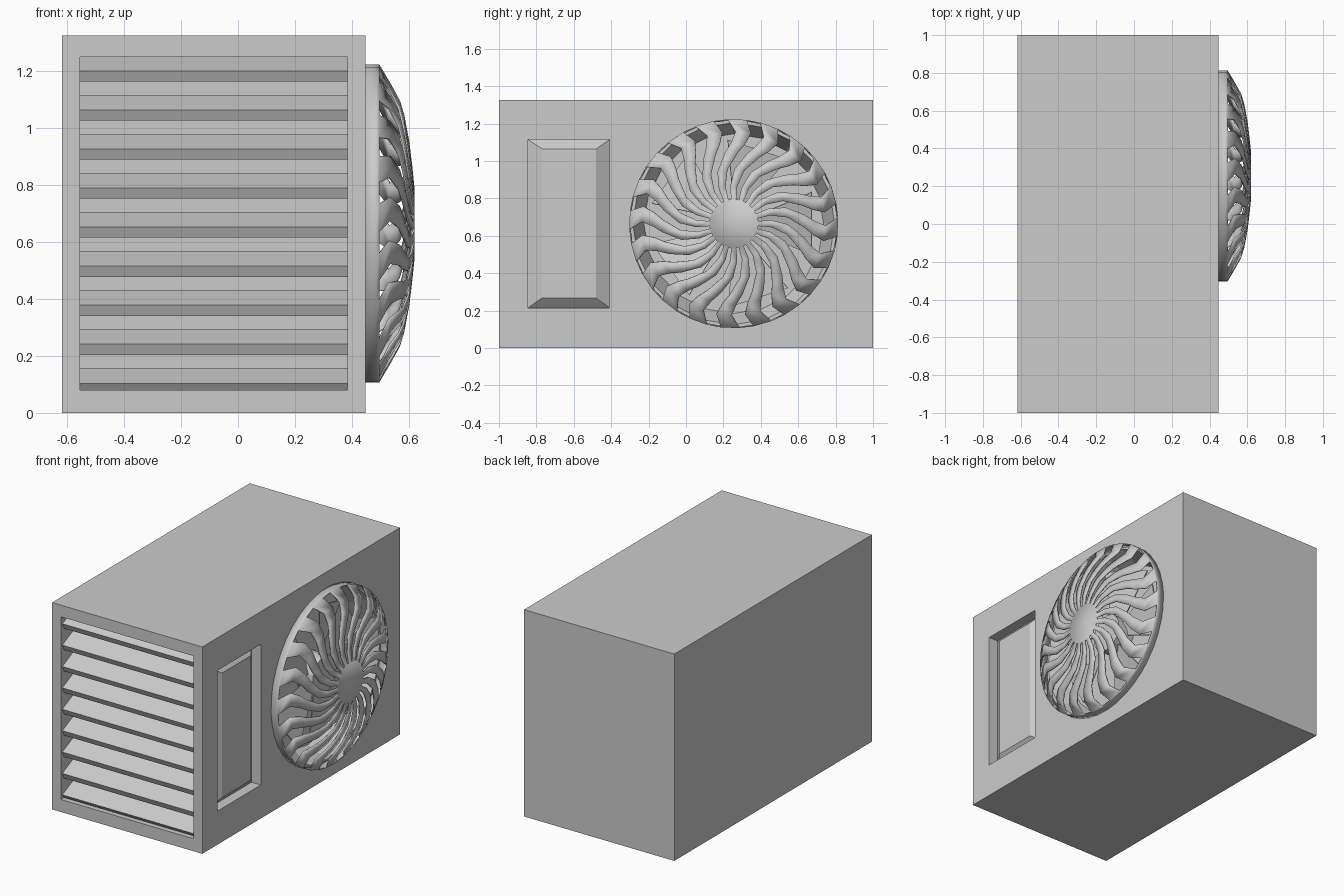
import bpy, bmesh, math
from mathutils import Matrix

if "Cube" in bpy.data.objects:
    bpy.data.objects.remove(bpy.data.objects["Cube"])

X0, X1, H = -0.617, 0.447, 1.325      # housing extents
CY, CZ = 0.255, 0.665                 # fan centre on the right side


def make(name, bm):
    bmesh.ops.recalc_face_normals(bm, faces=bm.faces)
    me = bpy.data.meshes.new(name)
    bm.to_mesh(me)
    bm.free()
    ob = bpy.data.objects.new(name, me)
    bpy.context.collection.objects.link(ob)
    return ob


def box(name, x, y, z):
    bm = bmesh.new()
    bmesh.ops.create_cube(bm, size=1)
    for v in bm.verts:
        v.co = [(a + b) / 2 + c * (b - a) for c, (a, b) in zip(v.co, (x, y, z))]
    return make(name, bm)


def fan_pt(r, deg, x):
    a = math.radians(deg)
    return (x, CY + r * math.cos(a), CZ + r * math.sin(a))


def cut(target, cutter):
    m = target.modifiers.new("cut", 'BOOLEAN')
    m.operation, m.solver, m.object = 'DIFFERENCE', 'EXACT', cutter
    bpy.context.view_layer.objects.active = target
    bpy.ops.object.modifier_apply(modifier=m.name)
    bpy.data.objects.remove(cutter)


# housing with louvre opening, side recess and fan well
housing = box("housing", (X0, X1), (-1, 1), (0, H))
cut(housing, box("cut_front", (-0.555, 0.385), (-1.1, -0.85), (0.08, 1.25)))
cut(housing, box("cut_side", (X1 - 0.065, 0.6), (-0.845, -0.408), (0.215, 1.115)))
bm = bmesh.new()
N = 20
rings = [[bm.verts.new(fan_pt(r, 360 * i / N, x)) for i in range(N)]
         for r, x in ((0.48, X1 - 0.13), (0.54, X1), (0.54, 0.6))]
for a, b in zip(rings, rings[1:]):
    for i in range(N):
        bm.faces.new((a[i], a[(i + 1) % N], b[(i + 1) % N], b[i]))
bm.faces.new(rings[0])
bm.faces.new(rings[-1])
cut(housing, make("cut_fan", bm))

# tilted louvre slats
for i in range(9):
    tilt, t, length = math.radians(25), 0.041, 0.125
    bm = bmesh.new()
    bmesh.ops.create_cube(bm, size=1)
    zt = 1.20 - i * 0.137             # top of the front lip
    for v in bm.verts:
        v.co = ((v.co.x * 0.94), (v.co.y + 0.5) * length, (v.co.z - 0.5) * t)
    bm.transform(Matrix.Translation((-0.085, -0.985, zt)) @ Matrix.Rotation(tilt, 4, 'X'))
    if i == 0 or i == 8:              # keep end slats inside the frame
        for v in bm.verts:
            v.co.z = min(1.25, max(0.08, v.co.z))
    make("louvre_slat", bm)

# raised access panel inside the side recess
bm = bmesh.new()
base, top = [[bm.verts.new((x, y, z)) for y, z in ((a, c), (b, c), (b, d), (a, d))]
             for x, a, b, c, d in ((X1 - 0.066, -0.845, -0.408, 0.215, 1.115),
                                   (X1 - 0.02, -0.77, -0.48, 0.267, 1.065))]
bm.faces.new(top)
bm.faces.new(base)
for i in range(4):
    bm.faces.new((base[i], base[(i + 1) % 4], top[(i + 1) % 4], top[i]))
make("access_panel", bm)

# domed grille: (radius, x, swirl degrees, solid fraction of the pitch)
profile = [(0.13, 0.615, 0, 0.66), (0.20, 0.608, 0, 0.6), (0.29, 0.597, 6, 0.6),
           (0.38, 0.58, 16, 0.58), (0.43, 0.565, 21, 0.56), (0.49, 0.532, 24, 0.54),
           (0.555, 0.495, 20, 0.56)]
P = 360 / N
bm = bmesh.new()
rows = []
for r, x, s, f in profile:
    rows.append([bm.verts.new(fan_pt(r, i * P - s + k * f * P / 2, x))
                 for i in range(N) for k in (-1, 1)])
M = 2 * N
for a, b in zip(rows, rows[1:]):
    for i in range(0, M, 2):
        bm.faces.new((a[i], a[i + 1], b[i + 1], b[i]))
bm.faces.new(rows[0])
rim = [[bm.verts.new((x, v.co.y, v.co.z)) for v in rows[-1]] for x in (0.485, X1)]
for a, b in zip([rows[-1]] + rim, rim):
    for i in range(M):
        bm.faces.new((a[i], a[(i + 1) % M], b[(i + 1) % M], b[i]))
grille = make("fan_grille", bm)
sol = grille.modifiers.new("thickness", 'SOLIDIFY')
sol.thickness, sol.offset = 0.008, 0
bpy.context.view_layer.objects.active = grille
grille.select_set(True)
bpy.ops.object.shade_smooth_by_angle(angle=math.radians(30))
grille.select_set(False)

# fan blades and hub in the well
bm = bmesh.new()
for i in range(5):
    q = [fan_pt(r, i * 72 + d, x) for r, d, x in
         ((0.1, -18, 0.36), (0.45, -22, 0.35), (0.45, 22, 0.42), (0.1, 18, 0.40))]
    bm.faces.new([bm.verts.new(p) for p in q])
blades = make("fan_blades", bm)
blades.modifiers.new("thickness", 'SOLIDIFY').thickness = 0.008
bm = bmesh.new()
bmesh.ops.create_cone(bm, cap_ends=True, segments=N, radius1=0.12, radius2=0.12, depth=0.12)
bm.transform(Matrix.Translation((0.375, CY, CZ)) @ Matrix.Rotation(math.pi / 2, 4, 'Y'))
make("fan_hub", bm)
